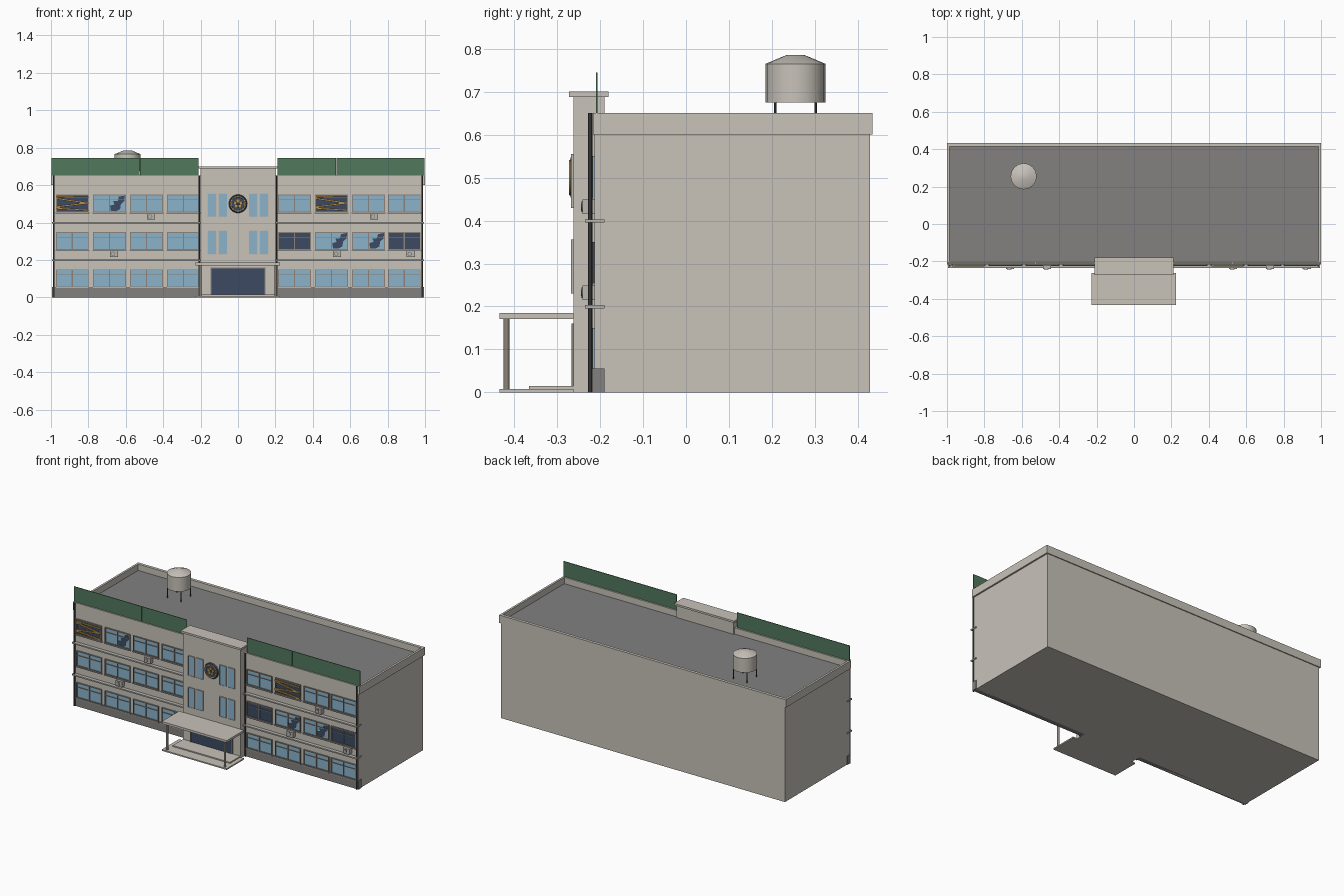
import bpy, bmesh, math
from mathutils import Matrix, Vector

if "Cube" in bpy.data.objects:
    bpy.data.objects.remove(bpy.data.objects["Cube"])


def lin(c):
    return c / 12.92 if c <= 0.04045 else ((c + 0.055) / 1.055) ** 2.4


def material(name, r, g, b):
    m = bpy.data.materials.new(name)
    m.diffuse_color = (lin(r / 255), lin(g / 255), lin(b / 255), 1)
    m.use_nodes = True
    m.node_tree.nodes["Principled BSDF"].inputs["Base Color"].default_value = m.diffuse_color
    return m


WALL = material("warm_plaster", 200, 195, 186)
ROOF = material("grey_concrete", 130, 129, 128)
GREEN = material("green_panel", 82, 120, 92)
GLASS = material("blue_glass", 139, 180, 203)
DARK = material("dark_glass", 60, 74, 98)
GOLD = material("ochre_wood", 186, 146, 80)
PIPE = material("dark_metal", 72, 72, 72)
FRAME = material("window_frame", 140, 132, 122)
LEDGE = material("pale_ledge", 186, 183, 176)


def finish(name, bm, mat, smooth=False):
    me = bpy.data.meshes.new(name)
    bmesh.ops.recalc_face_normals(bm, faces=bm.faces)
    bm.to_mesh(me)
    bm.free()
    me.materials.append(mat)
    ob = bpy.data.objects.new(name, me)
    bpy.context.collection.objects.link(ob)
    if smooth:
        bpy.context.view_layer.objects.active = ob
        ob.select_set(True)
        bpy.ops.object.shade_smooth_by_angle(angle=math.radians(40))
        ob.select_set(False)
    return ob


def boxes(name, spans, mat):
    """Each span: x0, x1, y0, y1, z0, z1 and optional tilt about y."""
    bm = bmesh.new()
    for s in spans:
        x0, x1, y0, y1, z0, z1 = s[:6]
        tilt = s[6] if len(s) > 6 else 0
        mid = Vector(((x0 + x1) / 2, (y0 + y1) / 2, (z0 + z1) / 2))
        bmesh.ops.create_cube(bm, size=1, matrix=Matrix.Translation(mid)
                              @ Matrix.Rotation(tilt, 4, 'Y')
                              @ Matrix.Diagonal((x1 - x0, y1 - y0, z1 - z0, 1)))
    return finish(name, bm, mat)


def rods(name, items, mat, segs=10):
    """Each item: centre, radius at base, radius at top, length, axis."""
    bm = bmesh.new()
    for c, r1, r2, length, axis in items:
        rot = Matrix.Rotation(math.pi / 2, 4, 'X') if axis == 'Y' else Matrix()
        bmesh.ops.create_cone(bm, cap_ends=True, segments=segs, radius1=r1, radius2=r2,
                              depth=length, matrix=Matrix.Translation(c) @ rot)
    return finish(name, bm, mat, True)


FY = -0.213   # wing wall plane
TY = -0.262   # tower wall plane

# Main block, roof and parapet
boxes("main_block", [(-0.99, 0.99, FY, 0.428, 0, 0.605)], WALL)
boxes("roof_deck", [(-0.988, 0.988, -0.197, 0.416, 0.604, 0.61)], ROOF)
boxes("parapet", [(-1, 1, -0.217, -0.197, 0.6, 0.65), (-1, 1, 0.415, 0.434, 0.6, 0.65),
                  (-1, -0.987, -0.197, 0.415, 0.6, 0.65),
                  (0.987, 1, -0.197, 0.415, 0.6, 0.65)], WALL)

# Plinth, ledges, drain pipes and roof screens on both wings
plinth, ledges, pipes, screens = [], [], [], []
for s in (-1, 1):
    a, b = sorted((s * 0.2, s * 0.995))
    plinth.append((a, b, -0.219, -0.19, 0, 0.055))
    for z in (0.195, 0.395):
        ledges.append((a, b, -0.235, -0.19, z, z + 0.008))
    for x in (0.985, 0.207):
        pipes.append(((s * x, -0.223, 0.325), 0.005, 0.005, 0.65, 'Z'))
    for x0, x1 in ((0.21, 0.524), (0.526, 0.998)):
        a, b = sorted((s * x0, s * x1))
        screens.append((a, b, -0.21, -0.206, 0.645, 0.745))
boxes("plinth", plinth, ROOF)
boxes("floor_ledge", ledges, LEDGE)
rods("drain_pipe", pipes, PIPE, 8)
boxes("roof_screen", screens, GREEN)

# Central tower with cap
boxes("tower", [(-0.2, 0.2, TY, -0.19, 0, 0.69)], WALL)
boxes("tower_cap", [(-0.21, 0.21, -0.272, -0.18, 0.688, 0.7)], WALL)

# Wing windows: glass, frames, sills, boards and broken panes
light, dark, frames, sills, boards, broken = [], [], [], [], [], []
BOARDED = {(-1, 3, 2), (1, 1, 2)}
EMPTY = {(1, 0, 1), (1, 3, 1)}
BROKEN = {(-1, 2, 2), (1, 1, 1), (1, 2, 1)}
W, H = 0.088, 0.048
for s in (-1, 1):
    for col in range(4):
        for floor in range(3):
            cx = s * (0.297 + 0.198 * col) + 0.005
            if s > 0 and col == 3:
                cx -= 0.007
            cz = 0.102 + 0.2 * floor
            key = (s, col, floor)
            pane = (cx - W, cx + W, FY - 0.003, FY + 0.005, cz - H, cz + H)
            (dark if key in BOARDED | EMPTY else light).append(pane)
            y0, y1 = FY - 0.008, FY
            for x in (cx - W, cx + W - 0.005):
                frames.append((x, x + 0.005, y0, y1, cz - H, cz + H))
            for z in (cz - H, cz + H - 0.005):
                frames.append((cx - W, cx + W, y0, y1, z, z + 0.005))
            if key not in BOARDED:
                frames.append((cx - 0.003, cx + 0.003, y0, y1, cz - H, cz + H))
                frames.append((cx - W, cx + W, y0 + 0.001, y1, cz + 0.017, cz + 0.021))
            sills.append((cx - W - 0.003, cx + W + 0.003, FY - 0.012, FY, cz - H - 0.005, cz - H))
            if key in BOARDED:
                for dz, tilt in ((0.034, 0.02), (0.014, 0.15), (-0.008, -0.12), (-0.031, 0.06)):
                    boards.append((cx - W + 0.002, cx + W - 0.002, FY - 0.013, FY - 0.008,
                                   cz + dz - 0.0045, cz + dz + 0.0045, tilt))
            if key in BROKEN:
                broken.append((cx, cz))
boxes("window_glass", light, GLASS)
boxes("dark_window", dark, DARK)
boxes("window_frames", frames, FRAME)
boxes("window_sill", sills, LEDGE)
boxes("window_board", boards, GOLD)

# Jagged holes in the broken panes
HOLE = [(0.008, -0.04), (0.004, -0.012), (0.028, -0.006), (0.02, 0.012), (0.046, 0.014),
        (0.05, 0.036), (0.083, 0.042), (0.08, 0.012), (0.062, -0.004), (0.058, -0.03),
        (0.036, -0.042)]
bm = bmesh.new()
for cx, cz in broken:
    bm.faces.new([bm.verts.new((cx + u, FY - 0.0045, cz + v)) for u, v in HOLE])
bmesh.ops.solidify(bm, geom=bm.faces[:], thickness=0.001)
finish("broken_pane", bm, DARK)

# Tall tower windows with slim frames
slots, slot_frames = [], []
for x in (-0.139, -0.081, 0.081, 0.139):
    for z in (0.293, 0.492):
        slots.append((x - 0.021, x + 0.021, TY - 0.004, TY + 0.004, z - 0.061, z + 0.061))
        for e in (-0.023, 0.021):
            slot_frames.append((x + e, x + e + 0.002, TY - 0.006, TY, z - 0.063, z + 0.063))
        for e in (-0.063, 0.061):
            slot_frames.append((x - 0.023, x + 0.023, TY - 0.006, TY, z + e, z + e + 0.002))
boxes("tower_window", slots, GLASS)
boxes("tower_window_frame", slot_frames, LEDGE)

# Round flower emblem
rods("emblem_disc", [((0, TY - 0.003, 0.5), 0.05, 0.046, 0.008, 'Y')], DARK, 32)
bm = bmesh.new()
N = 32
rings = [[bm.verts.new((r * math.cos(2 * math.pi * i / N), y, 0.5 + r * math.sin(2 * math.pi * i / N)))
          for i in range(N)] for r, y in ((0.042, TY - 0.006), (0.041, TY - 0.01),
                                          (0.036, TY - 0.01), (0.035, TY - 0.006))]
for k in range(4):
    p, q = rings[k], rings[(k + 1) % 4]
    for i in range(N):
        j = (i + 1) % N
        bm.faces.new((p[i], p[j], q[j], q[i]))
finish("emblem_ring", bm, GOLD)
rods("emblem_petal", [((0.015 * math.sin(a), TY - 0.008, 0.5 + 0.015 * math.cos(a)), 0.009, 0.008, 0.004, 'Y')
                      for a in (2 * math.pi * i / 5 for i in range(5))], GOLD, 12)
rods("emblem_centre", [((0, TY - 0.009, 0.5), 0.007, 0.006, 0.004, 'Y')], DARK, 12)

# Entrance: glazed doors, steps, canopy and posts
boxes("entrance_glass", [(-0.145, 0.145, TY - 0.003, TY + 0.004, 0.014, 0.157)], DARK)
boxes("entrance_frame", [(x - 0.002, x + 0.002, TY - 0.005, TY, 0.014, 0.157)
                         for x in (-0.145, 0.145)]
      + [(-0.147, 0.147, TY - 0.005, TY, 0.155, 0.16)], FRAME)
boxes("entrance_step", [(-0.228, 0.225, -0.434, TY, 0, 0.008),
                        (-0.2, 0.2, -0.365, TY, 0.008, 0.015)], WALL)
boxes("canopy", [(-0.228, 0.225, -0.434, TY, 0.171, 0.185)], WALL)
rods("canopy_post", [((x, -0.418, 0.09), 0.007, 0.007, 0.166, 'Z') for x in (-0.202, 0.202)], FRAME, 12)

# Air conditioner boxes with round grilles
units = [(-0.663, 0.232), (-0.465, 0.432), (0.53, 0.232), (0.727, 0.432), (0.923, 0.232)]
boxes("cooling_unit", [(x - 0.022, x + 0.022, -0.241, FY, z - 0.017, z + 0.017) for x, z in units], LEDGE)
rods("cooling_grille", [((x - 0.005, -0.2415, z), 0.012, 0.012, 0.003, 'Y') for x, z in units], ROOF, 16)
rods("cooling_hub", [((x - 0.005, -0.243, z), 0.008, 0.008, 0.002, 'Y') for x, z in units], LEDGE, 16)

# Water tank on four legs
TX, TYC = -0.59, 0.255
rods("tank_body", [((TX, TYC, 0.72), 0.07, 0.07, 0.09, 'Z')], WALL, 16)
rods("tank_lid", [((TX, TYC, 0.775), 0.07, 0.022, 0.02, 'Z')], WALL, 16)
rods("tank_leg", [((TX + dx, TYC + dy, 0.643), 0.003, 0.003, 0.07, 'Z')
                  for dx in (-0.047, 0.047) for dy in (-0.047, 0.047)], PIPE, 8)
